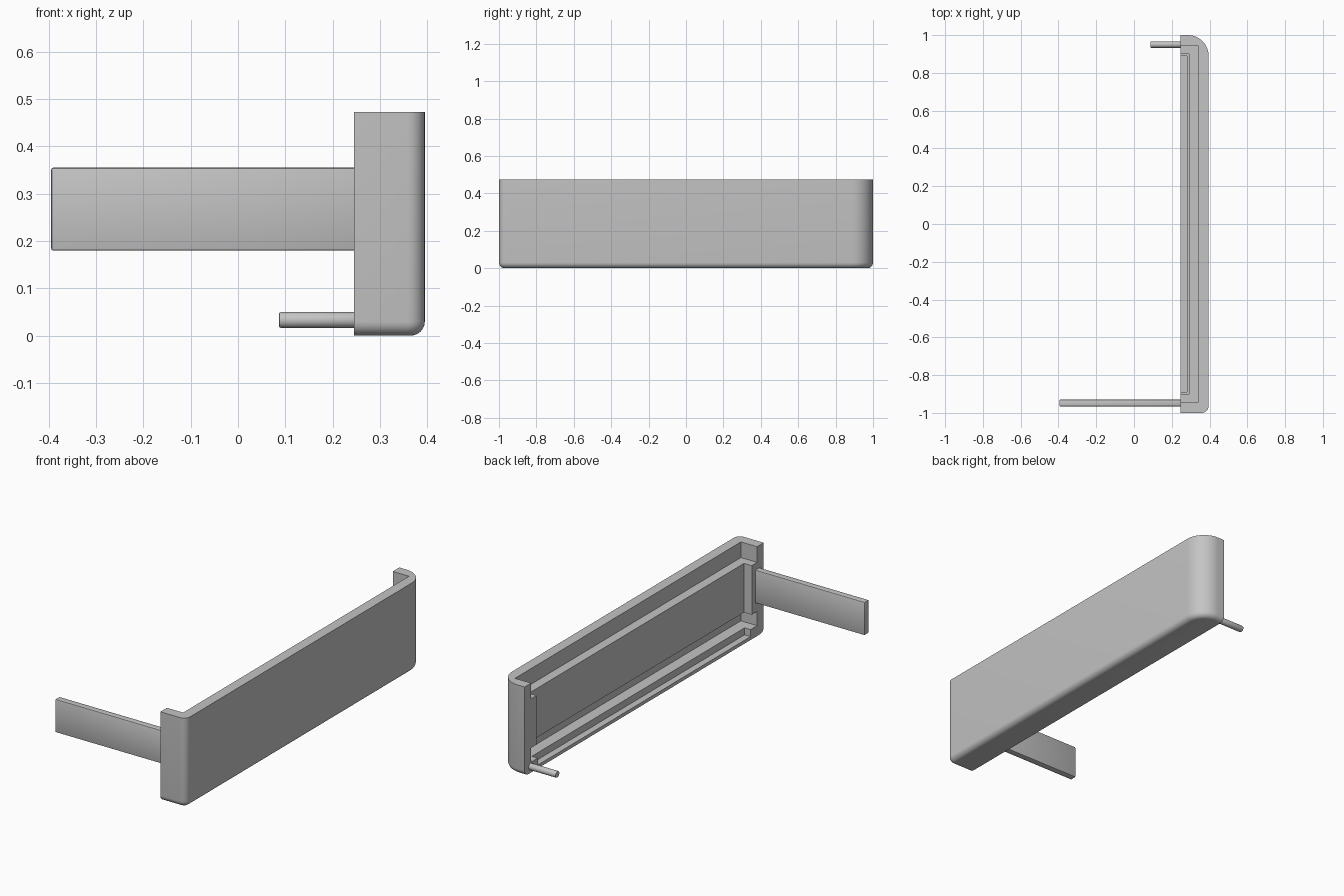
import bpy, bmesh, math
from mathutils import Vector

cube = bpy.data.objects.get("Cube")
if cube:
    bpy.data.objects.remove(cube, do_unlink=True)

grey = bpy.data.materials.new("plain grey")
grey.use_nodes = True
colour = (0.55, 0.55, 0.55, 1)
grey.diffuse_color = colour
grey.node_tree.nodes["Principled BSDF"].inputs["Base Color"].default_value = colour

OPEN, OUTER, HEIGHT, WALL = 0.245, 0.395, 0.473, 0.055


def finish(name, bm):
    bmesh.ops.recalc_face_normals(bm, faces=bm.faces)
    mesh = bpy.data.meshes.new(name)
    bm.to_mesh(mesh)
    bm.free()
    mesh.materials.append(grey)
    obj = bpy.data.objects.new(name, mesh)
    bpy.context.collection.objects.link(obj)
    return obj


def box(name, low, high, bevel=0):
    low, high = Vector(low), Vector(high)
    bm = bmesh.new()
    bmesh.ops.create_cube(bm, size=1)
    bmesh.ops.scale(bm, vec=high - low, verts=bm.verts)
    bmesh.ops.translate(bm, vec=(low + high) / 2, verts=bm.verts)
    if bevel:
        bmesh.ops.bevel(bm, geom=bm.edges[:], offset=bevel, segments=2,
                        profile=0.5, affect='EDGES')
    return finish(name, bm)


def select_only(obj):
    bpy.ops.object.select_all(action='DESELECT')
    obj.select_set(True)
    bpy.context.view_layer.objects.active = obj


def smooth(obj):
    select_only(obj)
    bpy.ops.object.shade_smooth_by_angle(angle=math.radians(30))


def corner(x, y, radius, start, steps):
    return [(x + radius * math.cos(start + math.pi / 2 * i / steps),
             y + radius * math.sin(start + math.pi / 2 * i / steps))
            for i in range(steps + 1)]


# Outer body: plan outline with one tight and one broad corner
outline = [(OPEN, -1)]
outline += corner(OUTER - 0.036, -0.964, 0.036, -math.pi / 2, 8)
outline += corner(OUTER - 0.11, 0.89, 0.11, 0, 16)
outline += [(OPEN, 1)]
bm = bmesh.new()
base = bm.faces.new([bm.verts.new((x, y, 0)) for x, y in outline])
top = bmesh.ops.extrude_face_region(bm, geom=[base], use_keep_orig=True)["geom"]
bmesh.ops.translate(bm, vec=(0, 0, HEIGHT),
                    verts=[v for v in top if isinstance(v, bmesh.types.BMVert)])
bmesh.ops.recalc_face_normals(bm, faces=bm.faces)

# Rounded underside edge, leaving the open side square
rim = [e for e in bm.edges
       if all(v.co.z < 0.001 for v in e.verts)
       and not all(v.co.x < OPEN + 0.001 for v in e.verts)]
bmesh.ops.bevel(bm, geom=rim, offset=0.03, segments=6, profile=0.5, affect='EDGES')
body = finish("body_shell", bm)

# Recesses: back limit in x, half length in y, bottom and top in z
recesses = [
    ("upper_recess", 0.34, 0.945, 0.39, 0.6),
    ("lower_recess", 0.34, 0.945, WALL, 0.13),
    ("middle_recess", 0.29, 0.9, 0.1, 0.45),
    ("floor_pocket", 0.28, 0.89, 0.018, 0.1),
]
for name, back, half, low, high in recesses:
    cutter = box(name, (0.1, -half, low), (back, half, high))
    cutter.hide_render = True
    mod = body.modifiers.new(name, 'BOOLEAN')
    mod.operation = 'DIFFERENCE'
    mod.solver = 'EXACT'
    mod.object = cutter
    select_only(body)
    bpy.ops.object.modifier_apply(modifier=name)
    bpy.data.objects.remove(cutter, do_unlink=True)
smooth(body)

# Flat arm at the front end
arm = box("flat_arm", (-0.395, -0.965, 0.18), (0.26, -0.93, 0.355), bevel=0.004)
smooth(arm)

# Round pin at the back end
bm = bmesh.new()
bmesh.ops.create_cone(bm, cap_ends=True, segments=32, radius1=0.017,
                      radius2=0.017, depth=0.173)
caps = [e for e in bm.edges if abs(e.verts[0].co.z - e.verts[1].co.z) < 0.001]
bmesh.ops.bevel(bm, geom=caps, offset=0.004, segments=2, profile=0.5, affect='EDGES')
for v in bm.verts:
    v.co = Vector((v.co.z + 0.1735, v.co.y + 0.95, v.co.x + 0.033))
pin = finish("round_pin", bm)
smooth(pin)
